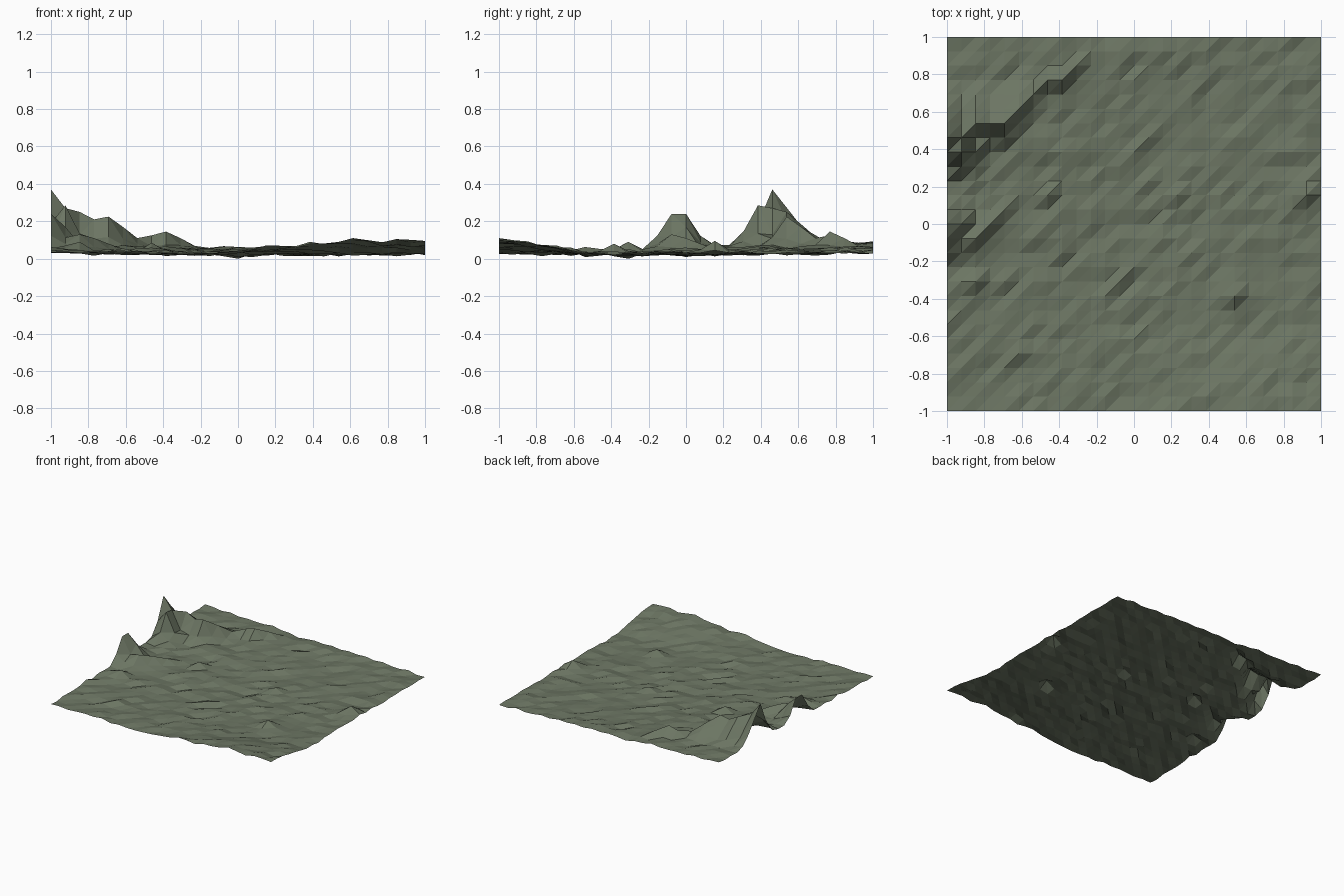
import bpy, bmesh, math, random

if "Cube" in bpy.data.objects:
    bpy.data.objects.remove(bpy.data.objects["Cube"])

random.seed(4)
N = 26                      # cells per side
STEP = 2 / N

# hill summits: column, row, height
PEAKS = [
    (0, 19, .37), (1, 18, .285), (1, 19, .27), (2, 20, .25), (3, 20, .21),
    (4, 20, .225), (5, 21, .17), (6, 22, .11), (7, 23, .125), (8, 23, .145),
    (9, 24, .11), (0, 12, .24), (0, 13, .24), (1, 13, .17), (2, 12, .13),
    (3, 13, .11), (2, 9, .09), (1, 9, .07), (4, 14, .08), (7, 15, .085),
    (20, 8, .08), (25, 15, .095), (16, 15, .06), (18, 1, .09),
]


def hill(i, j, peak):
    """Height of one summit, steep to the south and gentler to the north."""
    ci, cj, h = peak
    ridge = cj >= 18 and ci < 7
    reach_y = 2.2 if ridge and j > cj else 1.2
    d = math.hypot((i - ci) / 1.1, (j - cj) / reach_y)
    return h * math.exp(-0.85 * d ** 1.3)


def ground(x, y):
    """Rough plain that lifts at the front right and back left."""
    front = min(1, max(0, (x + .1) / .7)) * max(0, (-.55 - y) / .45) ** .9
    back = max(0, (y - x) / 2) ** 1.1
    bowl = .012 * (x * x + y * y) / 2
    return .024 + random.gauss(0, .0075) + bowl + .068 * front + .06 * back


# terrain sheet with all diagonals running the same way
bm = bmesh.new()
grid = []
for j in range(N + 1):
    row = []
    for i in range(N + 1):
        x, y = -1 + i * STEP, -1 + j * STEP
        z = max([ground(x, y)] + [hill(i, j, p) for p in PEAKS])
        row.append(bm.verts.new((x, y, z)))
    grid.append(row)
for j in range(N):
    for i in range(N):
        a, b = grid[j][i], grid[j][i + 1]
        c, d = grid[j + 1][i + 1], grid[j + 1][i]
        bm.faces.new((a, b, c))
        bm.faces.new((a, c, d))

# rest the lowest point on the floor
low = min(bm.verts, key=lambda v: v.co.z)
low.co.z = 0

mesh = bpy.data.meshes.new("terrain")
bm.to_mesh(mesh)
bm.free()
terrain = bpy.data.objects.new("terrain", mesh)
bpy.context.collection.objects.link(terrain)

# grey-green moss colour
mat = bpy.data.materials.new("moss")
mat.diffuse_color = (.15, .18, .125, 1)
mat.use_nodes = True
mat.node_tree.nodes["Principled BSDF"].inputs["Base Color"].default_value = mat.diffuse_color
mesh.materials.append(mat)
